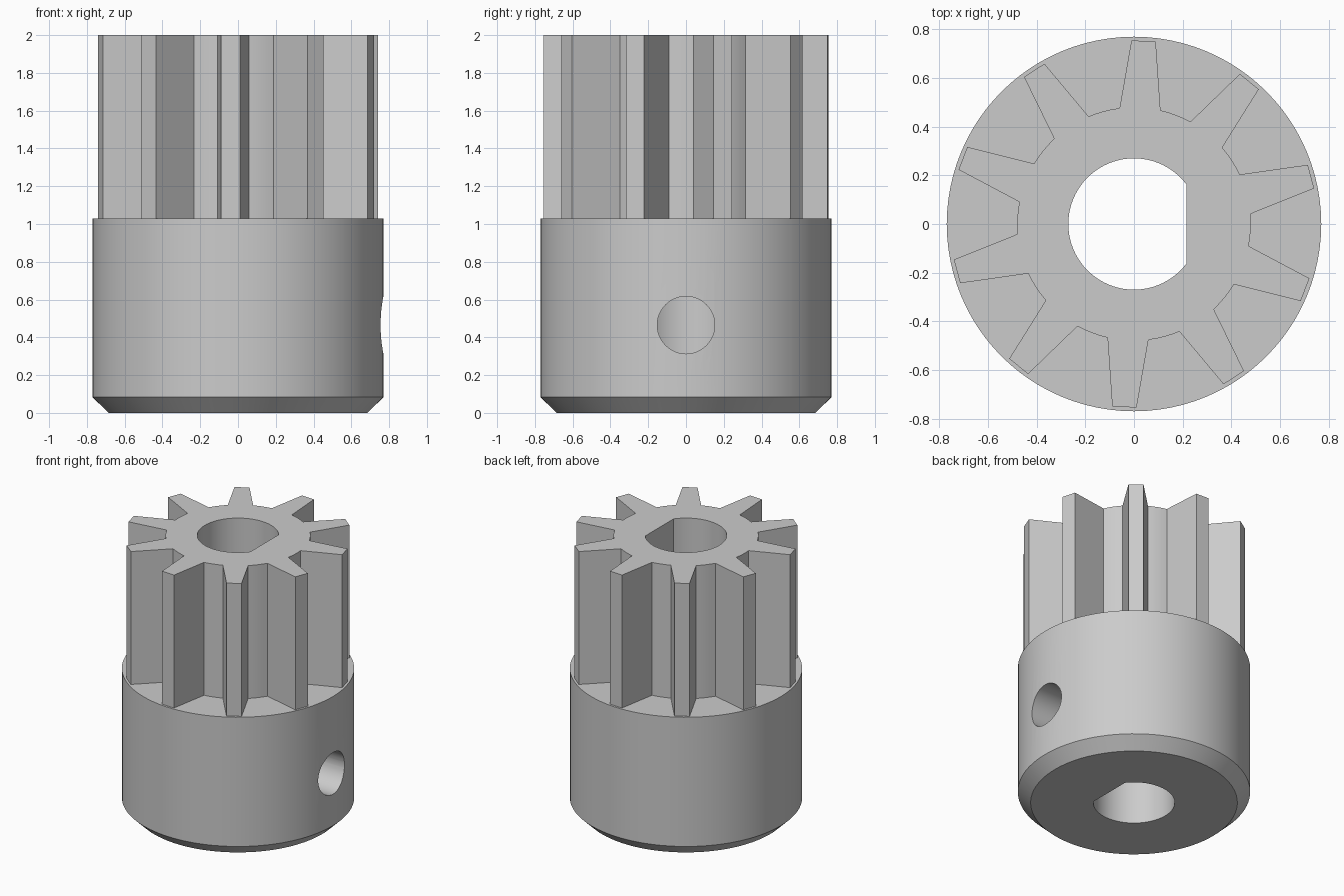
import bpy, bmesh
from math import cos, sin, acos, radians, pi
from mathutils import Matrix

cube = bpy.data.objects.get("Cube")
if cube:
    bpy.data.objects.remove(cube, do_unlink=True)

steel = bpy.data.materials.new("grey steel")
steel.use_nodes = True
colour = (0.6, 0.6, 0.6, 1)
steel.diffuse_color = colour
steel.node_tree.nodes["Principled BSDF"].inputs["Base Color"].default_value = colour


def polar(r, a):
    return (r * cos(a), r * sin(a))


def loft(name, sections, transform=Matrix.Identity(4)):
    """Closed solid through a list of (outline, height) sections."""
    bm = bmesh.new()
    rings = [[bm.verts.new((x, y, z)) for x, y in outline] for outline, z in sections]
    for low, high in zip(rings, rings[1:]):
        n = len(low)
        for i in range(n):
            j = (i + 1) % n
            bm.faces.new((low[i], low[j], high[j], high[i]))
    bm.faces.new(rings[0][::-1])
    bm.faces.new(rings[-1])
    bm.transform(transform)
    bmesh.ops.recalc_face_normals(bm, faces=bm.faces)
    mesh = bpy.data.meshes.new(name)
    bm.to_mesh(mesh)
    bm.free()
    mesh.materials.append(steel)
    obj = bpy.data.objects.new(name, mesh)
    bpy.context.collection.objects.link(obj)
    return obj


def circle(r, n):
    return [polar(r, 2 * pi * i / n) for i in range(n)]


def combine(target, tool, operation):
    tool.hide_render = True
    mod = target.modifiers.new(tool.name, 'BOOLEAN')
    mod.operation, mod.solver, mod.object = operation, 'EXACT', tool
    bpy.context.view_layer.objects.active = target
    bpy.ops.object.modifier_apply(modifier=mod.name)
    bpy.data.objects.remove(tool, do_unlink=True)


# Hub with chamfered lower edge
pinion = loft("pinion_gear", [(circle(0.685, 96), 0), (circle(0.77, 96), 0.083),
                              (circle(0.77, 96), 1.028)])

# Ten straight tapered teeth with rounded valleys
TEETH = 10
pitch = 2 * pi / TEETH
tip, root = radians(3.8), radians(10.1)
outline = []
for k in range(TEETH):
    a = radians(87) + k * pitch
    outline += [polar(0.755, a - tip), polar(0.755, a + tip)]
    valley = pitch - 2 * root
    outline += [polar(0.48, a + root + valley * i / 4) for i in range(5)]
combine(pinion, loft("teeth", [(outline, 0.9), (outline, 2)]), 'UNION')

# D-shaped shaft bore, flat towards +x
half = acos(0.215 / 0.27)
steps = 64
bore = [polar(0.27, half + (2 * pi - 2 * half) * i / steps) for i in range(steps + 1)]
combine(pinion, loft("shaft_bore", [(bore, -0.1), (bore, 2.1)]), 'DIFFERENCE')

# Set-screw hole from the left side into the bore
place = Matrix.Translation((0, 0, 0.465)) @ Matrix.Rotation(pi / 2, 4, 'Y')
screw = circle(0.152, 48)
combine(pinion, loft("screw_hole", [(screw, 0), (screw, 1)], place), 'DIFFERENCE')

# Smooth round walls, sharp corners
bpy.ops.object.select_all(action='DESELECT')
pinion.select_set(True)
bpy.context.view_layer.objects.active = pinion
bpy.ops.object.shade_smooth_by_angle(angle=radians(25))
